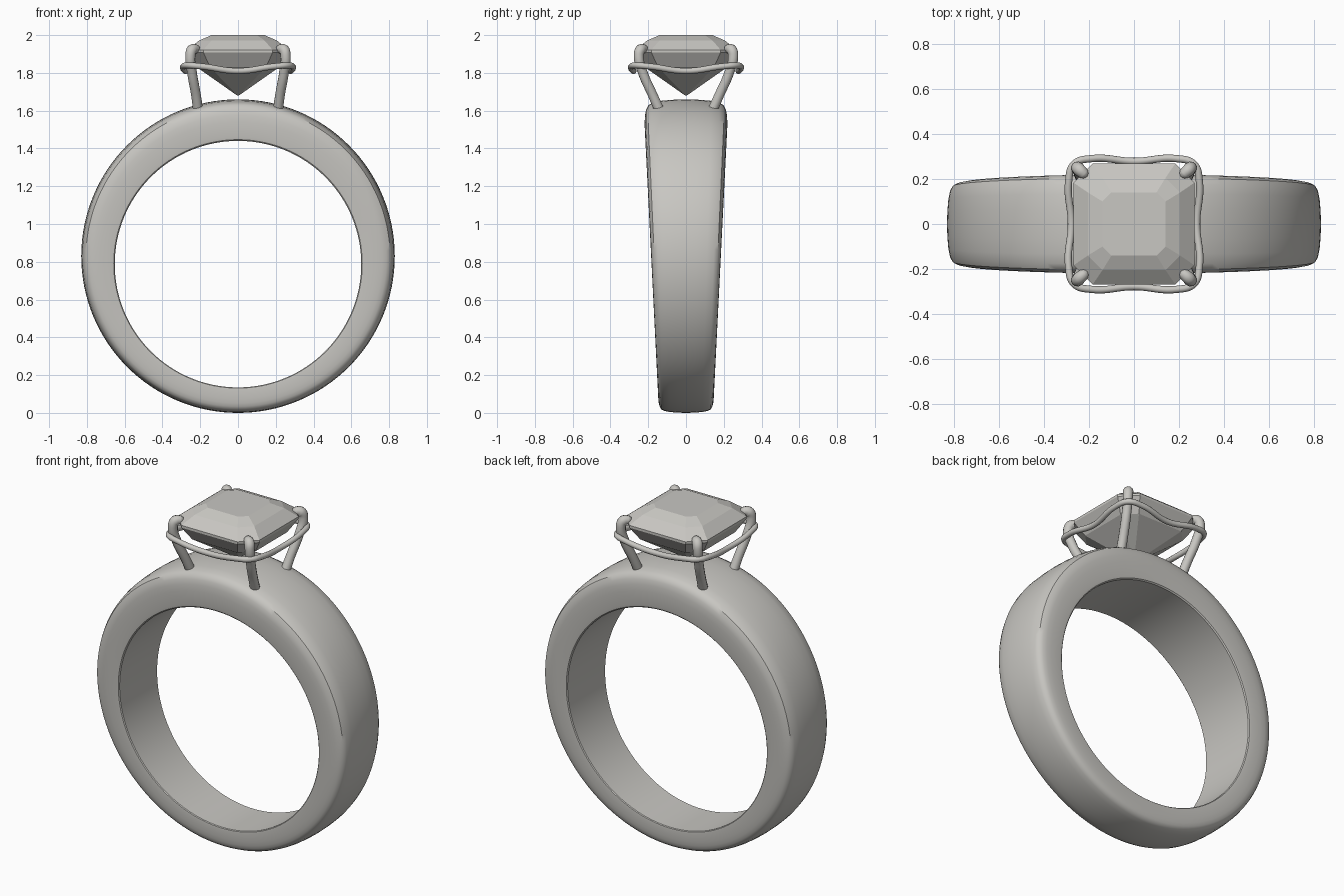
import bpy
import bmesh
from math import sin, cos, pi, radians

old = bpy.data.objects.get("Cube")
if old:
    bpy.data.objects.remove(old, do_unlink=True)

# One warm grey for metal and stone
grey = bpy.data.materials.new("warm_grey")
grey.use_nodes = True
COLOUR = (0.58, 0.57, 0.54, 1)
grey.diffuse_color = COLOUR
grey.node_tree.nodes["Principled BSDF"].inputs["Base Color"].default_value = COLOUR


def select_only(obj):
    bpy.ops.object.select_all(action='DESELECT')
    obj.select_set(True)
    bpy.context.view_layer.objects.active = obj


def loft(name, rings, close, smooth=False):
    """Skin a list of vertex rings; close joins the last ring to the first."""
    bm = bmesh.new()
    rows = [[bm.verts.new(p) for p in ring] for ring in rings]
    pairs = list(zip(rows, rows[1:]))
    if close:
        pairs.append((rows[-1], rows[0]))
    else:
        bm.faces.new(rows[0])
        bm.faces.new(rows[-1])
    for a, b in pairs:
        n = len(a)
        for i in range(n):
            j = (i + 1) % n
            bm.faces.new((a[i], a[j], b[j], b[i]))
    bmesh.ops.remove_doubles(bm, verts=bm.verts, dist=0.0005)
    bmesh.ops.recalc_face_normals(bm, faces=bm.faces)
    mesh = bpy.data.meshes.new(name)
    bm.to_mesh(mesh)
    bm.free()
    mesh.materials.append(grey)
    obj = bpy.data.objects.new(name, mesh)
    bpy.context.collection.objects.link(obj)
    if smooth:
        select_only(obj)
        bpy.ops.object.shade_smooth_by_angle(angle=radians(35))
    return obj


def wire(name, points, radius, closed=False, taper=None):
    """Round wire through the points, turned into a mesh."""
    curve = bpy.data.curves.new(name, 'CURVE')
    curve.dimensions = '3D'
    curve.bevel_depth = radius
    curve.bevel_resolution = 4
    curve.resolution_u = 10
    curve.use_fill_caps = True
    spline = curve.splines.new('BEZIER')
    spline.bezier_points.add(len(points) - 1)
    for i, (bp, p) in enumerate(zip(spline.bezier_points, points)):
        bp.co = p
        bp.handle_left_type = bp.handle_right_type = 'AUTO'
        bp.radius = taper[i] if taper else 1
    spline.use_cyclic_u = closed
    curve.materials.append(grey)
    obj = bpy.data.objects.new(name, curve)
    bpy.context.collection.objects.link(obj)
    select_only(obj)
    bpy.ops.object.convert(target='MESH')
    bpy.ops.object.shade_smooth_by_angle(angle=radians(50))
    return obj


# Band: half section as (share of half width, share of thickness), mirrored
half = [(0.96, 0), (0.99, 0.03), (1, 0.1), (1, 0.45), (0.99, 0.62), (0.965, 0.75),
        (0.91, 0.86), (0.8, 0.92), (0.6, 0.965), (0.3, 0.99)]
section = half + [(0, 1)] + [(-w, t) for w, t in reversed(half)]
rings = []
STEPS = 128
for k in range(STEPS):
    a = 2 * pi * k / STEPS
    ring = []
    for w, t in section:
        r = 0.6525 + (0.83 - 0.6525) * t
        centre = 0.7875 + (0.83 - 0.7875) * t
        z = centre + r * cos(a)
        width = min(0.219, 0.143 + 0.05 * z)
        ring.append((r * sin(a), w * width, z))
    rings.append(ring)
loft("band", rings, close=True, smooth=True)


# Gem: square step cut with clipped corners
def clipped_square(size, clip, z):
    c = size - clip
    return [(size, -c, z), (size, c, z), (c, size, z), (-c, size, z),
            (-size, c, z), (-size, -c, z), (-c, -size, z), (c, -size, z)]


steps = [(0.14, 0.04, 2.0), (0.205, 0.065, 1.972), (0.268, 0.085, 1.922),
         (0.268, 0.085, 1.908), (0.218, 0.07, 1.83), (0.004, 0.001, 1.68)]
loft("gem", [clipped_square(*s) for s in steps], close=False)

# Four claws that curl over the corners of the gem
claw = [(0.21, 0.135, 1.59), (0.222, 0.175, 1.68), (0.243, 0.228, 1.8),
        (0.252, 0.25, 1.89), (0.243, 0.241, 1.922), (0.222, 0.222, 1.926),
        (0.208, 0.208, 1.918)]
taper = [1.05, 1, 1, 1.05, 1.1, 0.95, 0.35]
for sx, side in ((1, "left"), (-1, "right")):
    for sy, end in ((-1, "front"), (1, "back")):
        path = [(sx * x, sy * y, z) for x, y, z in claw]
        wire("claw_" + end + "_" + side, path, 0.026, taper=taper)

# Gallery wire: one side of the loop, turned about z four times
side = [(0.278, 0, 1.81), (0.29, 0.19, 1.834), (0.266, 0.266, 1.84), (0.19, 0.29, 1.834)]
loop = []
for q in range(4):
    c, s = round(cos(q * pi / 2)), round(sin(q * pi / 2))
    loop += [(x * c - y * s, x * s + y * c, z) for x, y, z in side]
wire("gallery_wire", loop, 0.016, closed=True)
